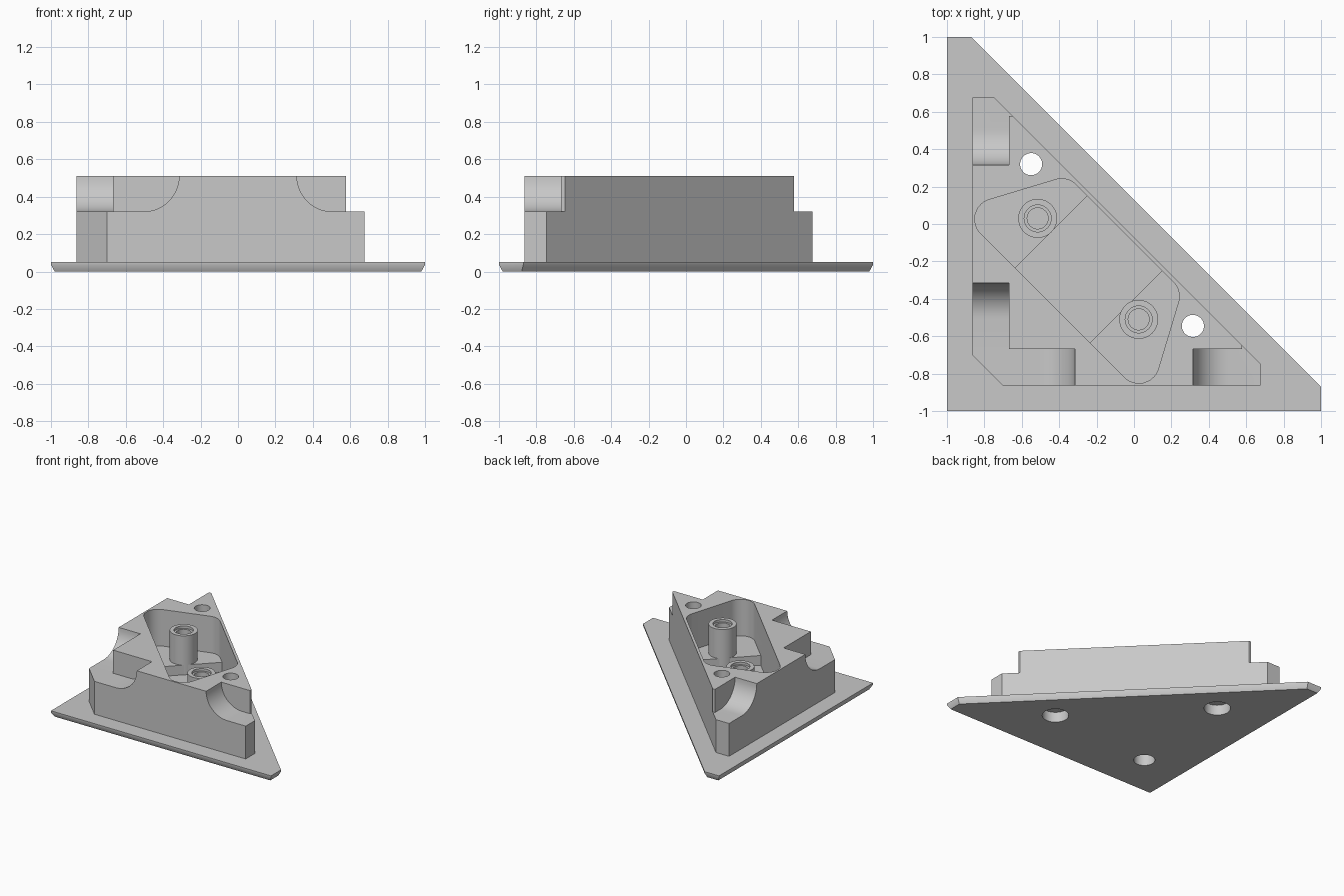
import bpy, bmesh
from math import sin, cos, pi, radians
from mathutils import Vector

if "Cube" in bpy.data.objects:
    bpy.data.objects.remove(bpy.data.objects["Cube"])

grey = bpy.data.materials.new("plain grey")
grey.use_nodes = True
COLOR = (0.578, 0.578, 0.578, 1)
grey.diffuse_color = COLOR
grey.node_tree.nodes["Principled BSDF"].inputs["Base Color"].default_value = COLOR


def prism(name, pts, lo, hi, place=lambda u, v, w: (u, v, w), chamfer=0, rise=0):
    """Extrude a 2D outline from lo to hi; place maps it into the model axes."""
    bm = bmesh.new()
    rings = [[bm.verts.new(place(u, v, w)) for u, v in pts] for w in (lo, hi)]
    n = len(pts)
    bottom = bm.faces.new(rings[0])
    bm.faces.new(rings[1])
    for i in range(n):
        j = (i + 1) % n
        bm.faces.new((rings[0][i], rings[0][j], rings[1][j], rings[1][i]))
    bmesh.ops.recalc_face_normals(bm, faces=bm.faces)
    if chamfer:
        # Steep chamfer: the upper edge of the bevel is lifted to rise
        bmesh.ops.bevel(bm, geom=list(bottom.edges), offset=chamfer, segments=1,
                        affect='EDGES', profile=0.5)
        for v in bm.verts:
            if lo + 0.001 < v.co.z < hi - 0.001:
                v.co.z = lo + rise
    mesh = bpy.data.meshes.new(name)
    bm.to_mesh(mesh)
    bm.free()
    mesh.materials.append(grey)
    ob = bpy.data.objects.new(name, mesh)
    bpy.context.collection.objects.link(ob)
    return ob


def circle(c, r, n=48):
    return [(c[0] + r * cos(2 * pi * i / n), c[1] + r * sin(2 * pi * i / n)) for i in range(n)]


def rounded(pts, r, steps=10):
    """Round every corner of a convex outline."""
    out = []
    for i, p in enumerate(pts):
        p = Vector(p)
        a = (Vector(pts[i - 1]) - p).normalized()
        b = (Vector(pts[(i + 1) % len(pts)]) - p).normalized()
        half = a.angle(b) / 2
        reach = r * cos(half) / sin(half)
        centre = p + (a + b).normalized() * (r / sin(half))
        start, end = p + a * reach - centre, p + b * reach - centre
        for k in range(steps + 1):
            spoke = start.lerp(end, k / steps).normalized() * r
            out.append(tuple(centre + spoke))
    return out


def swap(pts):
    return [(y, x) for x, y in pts]


def combine(target, tool, operation='DIFFERENCE'):
    mod = target.modifiers.new("cut", 'BOOLEAN')
    mod.operation, mod.solver, mod.object = operation, 'EXACT', tool
    bpy.context.view_layer.objects.active = target
    bpy.ops.object.modifier_apply(modifier=mod.name)
    bpy.data.objects.remove(tool)


def smooth(ob):
    bpy.ops.object.select_all(action='DESELECT')
    ob.select_set(True)
    bpy.context.view_layer.objects.active = ob
    bpy.ops.object.shade_smooth_by_angle(angle=radians(30))


TOP, LEDGE, FLOOR, CHANNEL = 0.51, 0.32, 0.21, 0.13

# Chamfered triangular plate with the raised body on it
housing = prism("corner_housing", [(-1, -1), (1, -1), (1, -0.87), (-0.87, 1), (-1, 1)],
                0, 0.05, chamfer=0.02, rise=0.036)
body = prism("body", [(-0.864, -0.70), (-0.70, -0.864), (0.675, -0.864), (0.675, -0.745),
                      (-0.745, 0.675), (-0.864, 0.675)], 0.043, TOP)
combine(housing, body, 'UNION')

# Ledges with concave ends along both straight sides
r = TOP - LEDGE
arc = [(r * sin(k * pi / 24), -r * cos(k * pi / 24)) for k in range(13)]
corner = [(-1.2, LEDGE)] + [(-0.505 + u, TOP + v) for u, v in arc] + [(-0.505 + r, 0.7), (-1.2, 0.7)]
tip = [(1.2, LEDGE)] + [(0.505 - u, TOP + v) for u, v in arc] + [(0.505 - r, 0.7), (1.2, 0.7)]
for side in (lambda u, v, w: (w, u, v), lambda u, v, w: (u, w, v)):
    for profile in (corner, tip):
        combine(housing, prism("ledge_cutter", profile, -1.1, -0.667, side))
    # Blunt end of the upper block
    end = [(0.577, LEDGE), (1.2, LEDGE), (1.2, 0.7), (0.577, 0.7)]
    combine(housing, prism("end_cutter", end, -0.7, -0.4, side))

# Rounded pocket and the lower channel across its middle
a, b = (-0.948, 0.078), (-0.356, 0.256)
pocket = rounded([a, b] + swap([b, a]), 0.108)
combine(housing, prism("pocket_cutter", pocket, FLOOR, 0.7))
channel = [((s + d) / 2, (s - d) / 2) for s, d in
           ((-0.87, -0.4), (-0.87, 0.4), (-0.1, 0.4), (-0.1, -0.4))]
combine(housing, prism("channel_cutter", channel, CHANNEL, FLOOR + 0.1))

# Counterbored through holes and the blind hole underneath
for c in ((-0.55, 0.32), (0.315, -0.545)):
    combine(housing, prism("hole_cutter", circle(c, 0.059), -0.1, 0.7))
    combine(housing, prism("counterbore_cutter", circle(c, 0.1), -0.1, 0.085))
combine(housing, prism("blind_hole_cutter", circle((-0.63, -0.63), 0.08), -0.1, 0.22))
smooth(housing)

# Hollow posts with a stepped mouth
for name, (cx, cy) in (("back_post", (-0.515, 0.03)), ("front_post", (0.025, -0.51))):
    profile = [(0.104, CHANNEL - 0.02), (0.104, 0.45), (0.072, 0.45), (0.072, 0.43),
               (0.056, 0.43), (0.056, 0.24), (0, 0.24)]
    bm = bmesh.new()
    verts = [bm.verts.new((cx + u, cy, z)) for u, z in profile]
    edges = [bm.edges.new(pair) for pair in zip(verts, verts[1:])]
    bmesh.ops.spin(bm, geom=verts + edges, cent=(cx, cy, 0), axis=(0, 0, 1),
                   angle=2 * pi, steps=48, use_merge=True)
    bmesh.ops.remove_doubles(bm, verts=bm.verts, dist=0.0005)
    bmesh.ops.recalc_face_normals(bm, faces=bm.faces)
    mesh = bpy.data.meshes.new(name)
    bm.to_mesh(mesh)
    bm.free()
    mesh.materials.append(grey)
    post = bpy.data.objects.new(name, mesh)
    bpy.context.collection.objects.link(post)
    smooth(post)
